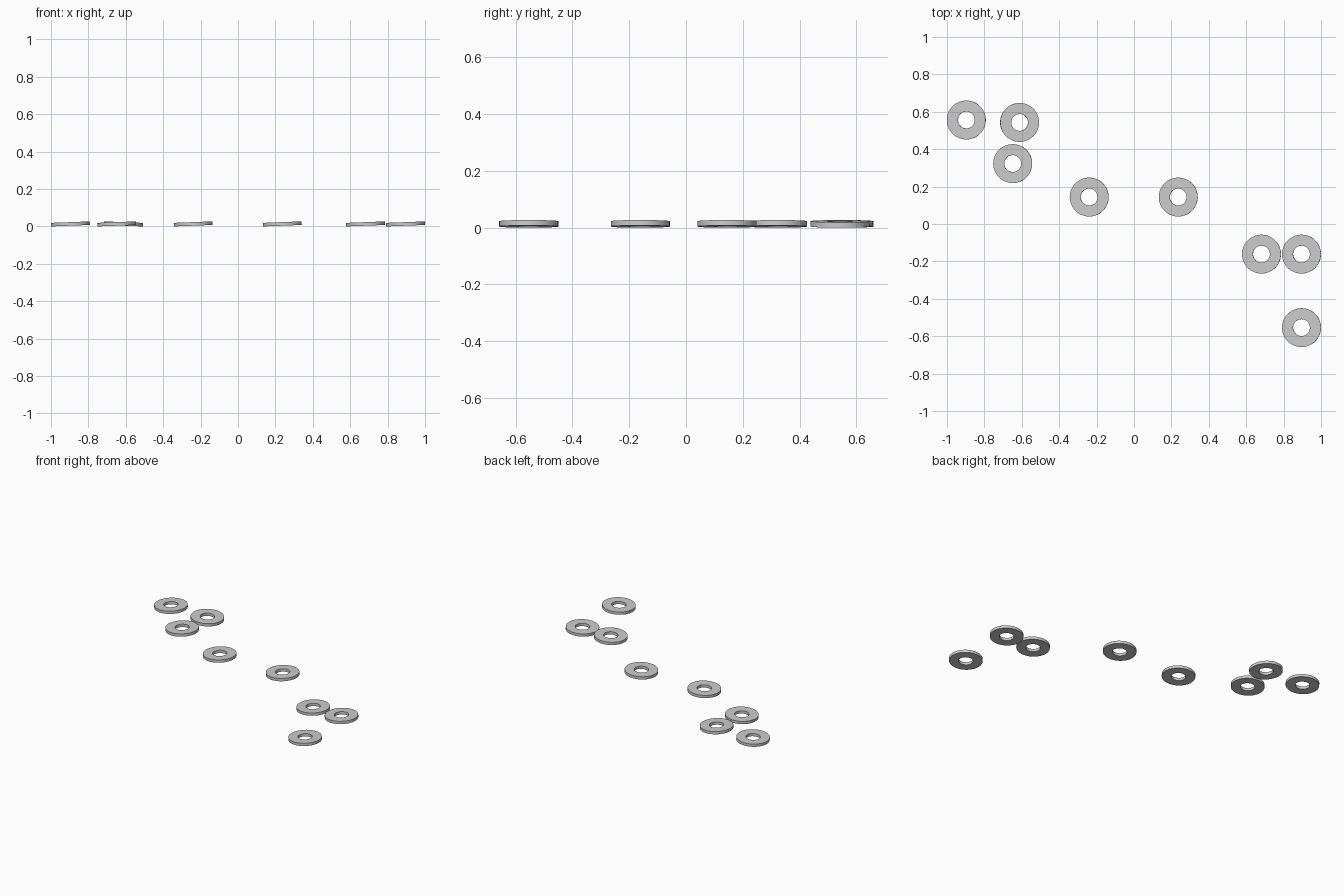
import bpy, bmesh, math
from mathutils import Matrix

if "Cube" in bpy.data.objects:
    bpy.data.objects.remove(bpy.data.objects["Cube"])

R_OUT, R_IN, THICK, SIDES = 0.104, 0.045, 0.019, 48
TILT = math.radians(2.2)


def washer(name, x, y, turn):
    # flat ring, square section spun around z
    bm = bmesh.new()
    section = [(R_IN, 0), (R_OUT, 0), (R_OUT, THICK), (R_IN, THICK)]
    rings = []
    for i in range(SIDES):
        a = 2 * math.pi * i / SIDES
        rings.append([bm.verts.new((r * math.cos(a), r * math.sin(a), z)) for r, z in section])
    for i in range(SIDES):
        a, b = rings[i], rings[(i + 1) % SIDES]
        for k in range(4):
            n = (k + 1) % 4
            bm.faces.new((a[k], b[k], b[n], a[n]))
    bmesh.ops.recalc_face_normals(bm, faces=bm.faces)
    # slight lean, then rest on the ground
    bm.transform(Matrix.Rotation(turn, 4, 'Z') @ Matrix.Rotation(-TILT, 4, 'Y'))
    low = min(v.co.z for v in bm.verts)
    bm.transform(Matrix.Translation((0, 0, -low)))
    mesh = bpy.data.meshes.new(name)
    bm.to_mesh(mesh)
    bm.free()
    ob = bpy.data.objects.new(name, mesh)
    ob.location = (x, y, 0)
    bpy.context.collection.objects.link(ob)
    bpy.context.view_layer.objects.active = ob
    ob.select_set(True)
    bpy.ops.object.shade_smooth_by_angle(angle=math.radians(30))
    ob.select_set(False)


# scattered washers: x, y, heading of the raised side
layout = [
    (-0.896, 0.556, 0), (-0.612, 0.543, math.pi), (-0.648, 0.323, 0),
    (-0.239, 0.144, 0), (0.237, 0.144, 0),
    (0.682, -0.161, 0), (0.896, -0.161, 0), (0.896, -0.554, 0),
]
for i, (x, y, turn) in enumerate(layout):
    washer(f"washer_{i + 1}", x, y, turn)
